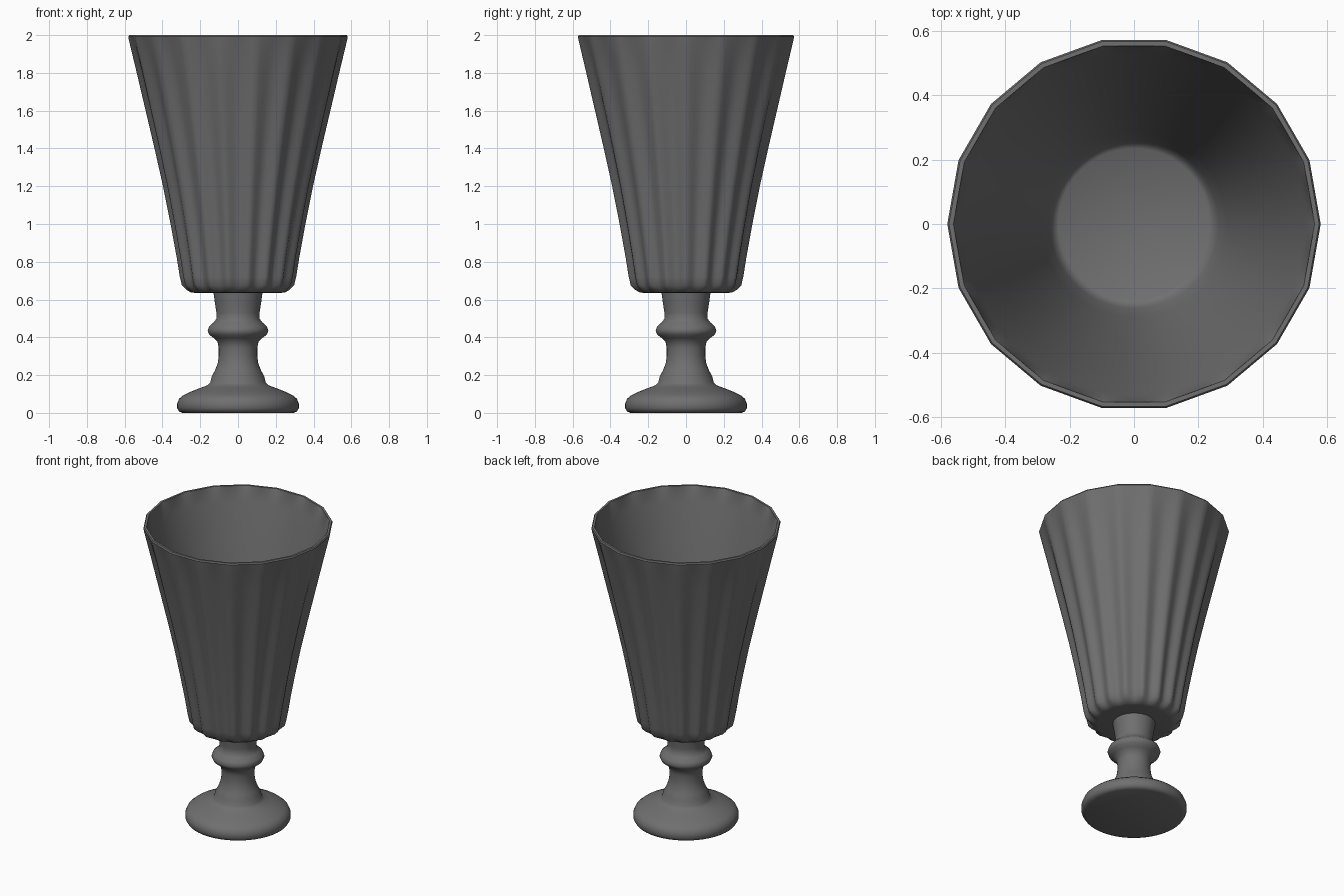
import bpy, bmesh, math

if "Cube" in bpy.data.objects:
    bpy.data.objects.remove(bpy.data.objects["Cube"])

SIDES = 18      # flutes around the bowl
STEPS = 8       # vertices per flute
SEG = SIDES * STEPS

glass = bpy.data.materials.new("dark_grey")
glass.diffuse_color = (0.16, 0.16, 0.16, 1)
glass.use_nodes = True
glass.node_tree.nodes["Principled BSDF"].inputs["Base Color"].default_value = glass.diffuse_color


def lathe(name, profile):
    """Revolve (radius, z, flute depth) rows; depth None means round."""
    bm = bmesh.new()
    rings = []
    for r, z, depth in profile:
        ring = []
        for i in range(SEG):
            a = 2 * math.pi * i / SEG
            rad = r
            if depth is not None:
                t = (i % STEPS) / STEPS * 2 - 1
                half = math.pi / SIDES
                flat = math.cos(half) / math.cos(t * half)
                rad = r * flat - depth * (0.5 + 0.5 * math.cos(math.pi * t))
            ring.append(bm.verts.new((rad * math.cos(a), rad * math.sin(a), z)))
        rings.append(ring)
    for lo, hi in zip(rings, rings[1:]):
        for i in range(SEG):
            j = (i + 1) % SEG
            bm.faces.new((lo[i], lo[j], hi[j], hi[i]))
    bm.faces.new(rings[0][::-1])
    bm.faces.new(rings[-1])
    bmesh.ops.recalc_face_normals(bm, faces=bm.faces)
    mesh = bpy.data.meshes.new(name)
    bm.to_mesh(mesh)
    bm.free()
    mesh.materials.append(glass)
    ob = bpy.data.objects.new(name, mesh)
    bpy.context.collection.objects.link(ob)
    bpy.ops.object.select_all(action='DESELECT')
    ob.select_set(True)
    bpy.context.view_layer.objects.active = ob
    bpy.ops.object.shade_smooth_by_angle(angle=math.radians(42))
    return ob


def rounded(rows):
    return [(r, z, None) for r, z in rows]


# Foot, stem and collar
lathe("foot_and_stem", rounded([
    (0.295, 0.0), (0.313, 0.008), (0.322, 0.025), (0.322, 0.05), (0.312, 0.075),
    (0.29, 0.093), (0.25, 0.112), (0.2, 0.132), (0.16, 0.147), (0.147, 0.16),
    (0.14, 0.19), (0.122, 0.225), (0.108, 0.26), (0.102, 0.3), (0.102, 0.345),
    (0.108, 0.375), (0.13, 0.397), (0.153, 0.415), (0.161, 0.435),
    (0.153, 0.457), (0.13, 0.478), (0.115, 0.497), (0.114, 0.53),
    (0.122, 0.58), (0.13, 0.64)]))

# Fluted bowl: outer wall, rim, smooth inner wall and floor
lathe("bowl", [
    (0.225, 0.635, 0.0), (0.25, 0.638, 0.004), (0.275, 0.653, 0.011),
    (0.297, 0.675, 0.016), (0.308, 0.72, 0.018), (0.324, 0.82, 0.018),
    (0.357, 1.0, 0.018), (0.397, 1.2, 0.018), (0.442, 1.4, 0.018),
    (0.489, 1.6, 0.017), (0.536, 1.8, 0.013), (0.56, 1.9, 0.008),
    (0.578, 1.975, 0.003), (0.581, 1.992, 0.0), (0.576, 2.0, 0.0),
    (0.562, 2.0, 0.0), (0.555, 1.99, None), (0.53, 1.9, None),
    (0.46, 1.6, None), (0.37, 1.2, None), (0.29, 0.84, None),
    (0.262, 0.735, None), (0.25, 0.71, None), (0.235, 0.70, None)])
